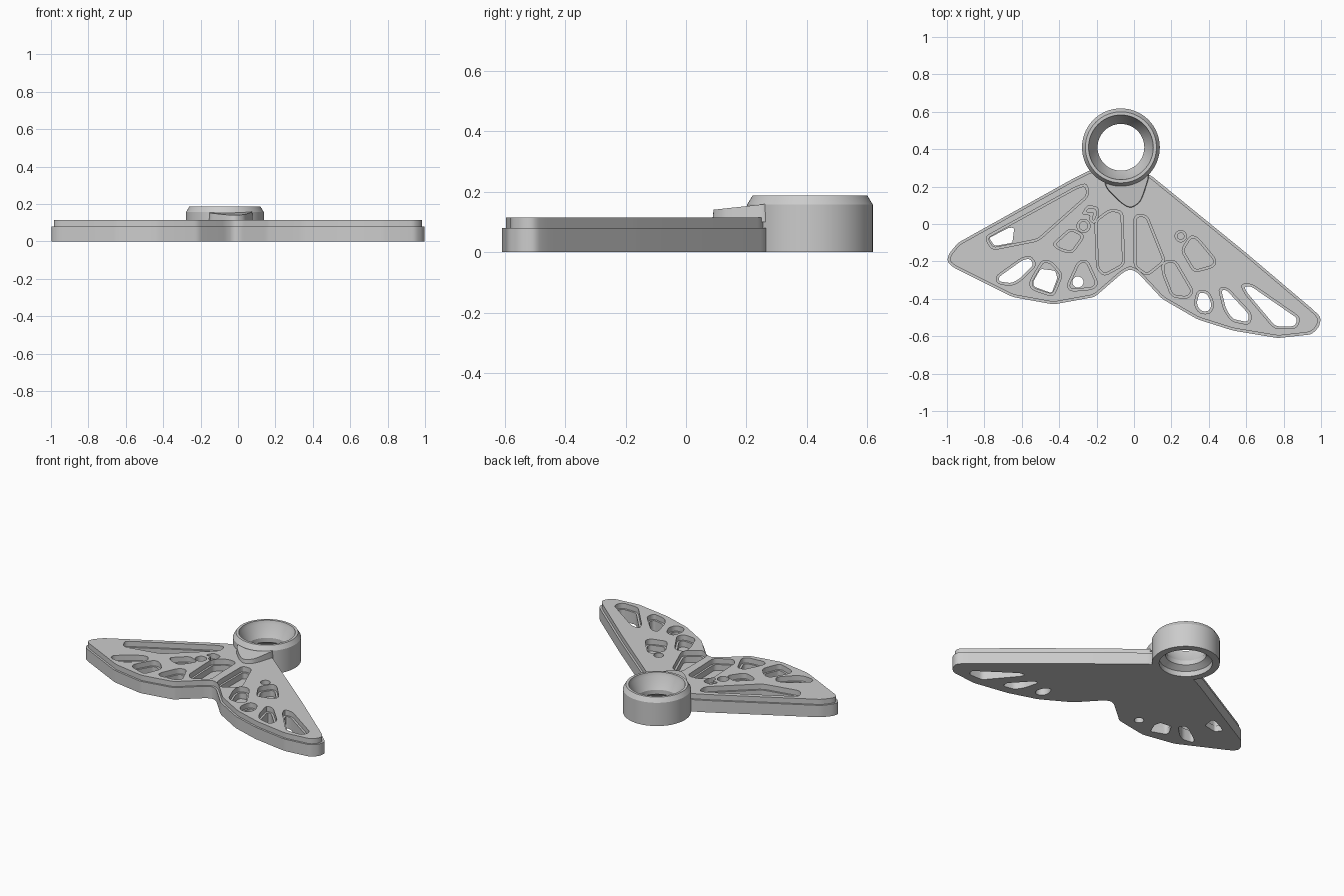
import bpy, bmesh, math
from mathutils import Vector

STEP, TOP, FLOOR, LIP = 0.08, 0.115, 0.04, 0.013
RING_CENTRE = Vector((-0.07, 0.41))

default_cube = bpy.data.objects.get("Cube")
if default_cube:
    bpy.data.objects.remove(default_cube, do_unlink=True)

grey = bpy.data.materials.new("plain grey")
grey.use_nodes = True
colour = (0.6, 0.6, 0.6, 1)
grey.diffuse_color = colour
grey.node_tree.nodes["Principled BSDF"].inputs["Base Color"].default_value = colour


def polygon(points):
    """Corner points as vectors in counter-clockwise order."""
    pts = [Vector(p) for p in points]
    area = sum(a.x * b.y - a.y * b.x for a, b in zip(pts, pts[1:] + pts[:1]))
    return pts if area > 0 else pts[::-1]


def rounded(pts, radius, steps=4):
    """Outline with every corner rounded."""
    result = []
    for i, corner in enumerate(pts):
        before, after = pts[i - 1] - corner, pts[(i + 1) % len(pts)] - corner
        start = corner + before.normalized() * min(radius, before.length * 0.45)
        end = corner + after.normalized() * min(radius, after.length * 0.45)
        for k in range(steps + 1):
            t = k / steps
            result.append(start.lerp(corner, t).lerp(corner.lerp(end, t), t))
    return result


def inset(pts, distance):
    """Move a polygon inward along its mitred corner normals."""
    result = []
    for i, p in enumerate(pts):
        a = (p - pts[i - 1]).normalized()
        b = (pts[(i + 1) % len(pts)] - p).normalized()
        na, nb = Vector((-a.y, a.x)), Vector((-b.y, b.x))
        result.append(p + (na + nb) * distance / max(1 + na.dot(nb), 0.25))
    return result


def circle(centre, radius, count=10):
    return [Vector(centre) + Vector((math.cos(a), math.sin(a))) * radius
            for a in (math.tau * k / count for k in range(count))]


def add_loop(bm, outline, z):
    return [bm.verts.new((p.x, p.y, z)) for p in outline]


def walls(bm, *loops):
    """Strips of quads joining successive loops."""
    for low, high in zip(loops, loops[1:]):
        for i in range(len(low)):
            bm.faces.new((low[i - 1], low[i], high[i], high[i - 1]))


def fill(bm, loops):
    """Flat surface bounded by the first loop, with the others as holes."""
    edges = [bm.edges.get((loop[i - 1], loop[i])) for loop in loops for i in range(len(loop))]
    bmesh.ops.triangle_fill(bm, edges=edges, use_beauty=True, normal=(0, 0, 1))


def finish(name, bm):
    bmesh.ops.recalc_face_normals(bm, faces=bm.faces)
    mesh = bpy.data.meshes.new(name)
    bm.to_mesh(mesh)
    bm.free()
    mesh.materials.append(grey)
    obj = bpy.data.objects.new(name, mesh)
    bpy.context.collection.objects.link(obj)
    bpy.ops.object.select_all(action="DESELECT")
    obj.select_set(True)
    bpy.context.view_layer.objects.active = obj
    bpy.ops.object.shade_smooth_by_angle(angle=math.radians(28))


# Wing plate: stepped slab whose back edge wraps around the ring
arc = [RING_CENTRE + Vector((math.cos(a), math.sin(a))) * 0.185
       for a in (math.radians(-48 - 14 * k) for k in range(7))]
border = polygon([
    (-1, -.20), (-.97, -.23), (-.65, -.39), (-.43, -.43), (-.21, -.39),
    (-.06, -.26), (-.02, -.24), (.02, -.26), (.15, -.40), (.34, -.51),
    (.53, -.57), (.77, -.61), (.95, -.59), (.99, -.55), (1, -.50),
    (.96, -.46), (.60, -.155), (.09, .26), *arc,
    (-.23, .29), (-.33, .24), (-.94, -.10), (-.99, -.16)])
outer, upper = rounded(border, 0.02, 3), rounded(inset(border, LIP), 0.02, 3)
plate = bmesh.new()
sides = [add_loop(plate, outer, 0), add_loop(plate, outer, STEP),
         add_loop(plate, upper, STEP), add_loop(plate, upper, TOP)]
walls(plate, *sides)
bottom_loops, top_loops = [sides[0]], [sides[-1]]


def pocket(points, radius=0.03, hole=None, is_open=False):
    """Stepped recess, closed, open right through, or with a hole in its floor."""
    shape = polygon(points)
    wide, narrow = rounded(shape, radius), rounded(inset(shape, LIP), radius * 0.7)
    base = add_loop(plate, narrow, 0 if is_open else FLOOR)
    rim = add_loop(plate, wide, TOP)
    walls(plate, base, add_loop(plate, narrow, STEP), add_loop(plate, wide, STEP), rim)
    top_loops.append(rim)
    if is_open:
        bottom_loops.append(base)
        return
    floor_loops = [base]
    if hole:
        cut = rounded(polygon(hole), 0.012)
        ends = add_loop(plate, cut, 0), add_loop(plate, cut, FLOOR)
        walls(plate, *ends)
        bottom_loops.append(ends[0])
        floor_loops.append(ends[1])
    fill(plate, floor_loops)


# Right wing pockets
pocket([(-.80, -.07), (-.76, -.14), (-.51, -.09), (-.24, .15), (-.25, .22), (-.31, .20)],
       hole=[(-.775, -.075), (-.745, -.118), (-.65, -.10), (-.64, -.02), (-.67, -.02)])
pocket([(-.55, -.17), (-.52, -.22), (-.60, -.30), (-.65, -.33), (-.73, -.32), (-.74, -.28),
        (-.60, -.18)], is_open=True)
pocket([(-.49, -.19), (-.44, -.20), (-.38, -.27), (-.43, -.39), (-.55, -.35), (-.56, -.31)],
       hole=[(-.50, -.24), (-.42, -.25), (-.41, -.29), (-.44, -.37), (-.535, -.335), (-.54, -.31)])
pocket([(-.30, -.20), (-.25, -.19), (-.19, -.32), (-.22, -.35), (-.34, -.36), (-.36, -.33)],
       hole=circle((-.30, -.31), 0.031))
pocket([(-.21, .02), (-.13, .08), (-.06, .07), (-.05, -.22), (-.16, -.28), (-.20, -.24)])
pocket([(-.44, -.11), (-.34, -.02), (-.26, -.06), (-.33, -.16), (-.40, -.14)])
pocket(circle((-.27, -.01), 0.037))
pocket([(-.28, .05), (-.25, .10), (-.19, .09), (-.19, .04), (-.21, 0), (-.24, .02), (-.23, .05)], 0.02)

# Left wing pockets
pocket([(0, .05), (.07, .05), (.17, -.20), (.07, -.28), (0, -.23)])
pocket(circle((.25, -.065), 0.032))
pocket([(.30, -.06), (.34, -.07), (.44, -.19), (.43, -.23), (.32, -.26), (.25, -.14)])
pocket([(.15, -.20), (.22, -.19), (.32, -.36), (.29, -.40), (.20, -.39), (.15, -.26)])
pocket([(.34, -.35), (.40, -.36), (.43, -.43), (.41, -.48), (.35, -.48), (.32, -.43)], is_open=True)
pocket([(.45, -.34), (.50, -.34), (.63, -.48), (.62, -.54), (.52, -.52), (.48, -.46)], is_open=True)
pocket([(.57, -.32), (.63, -.32), (.89, -.50), (.87, -.56), (.75, -.56), (.59, -.37)], is_open=True)

fill(plate, bottom_loops)
fill(plate, top_loops)
finish("wing_plate", plate)

# Hanging ring: lathed section with chamfered rim and flared bore
section = [(.163, 0), (.208, 0), (.208, .157), (.19, .187), (.173, .187),
           (.168, .165), (.125, .09), (.125, .06), (.163, .035)]
ring = bmesh.new()
loops = [add_loop(ring, circle(RING_CENTRE, r, 72), z) for r, z in section]
walls(ring, *loops, loops[0])
finish("hanging_ring", ring)

# Sloping tab joining the ring to the plate
tab_shape = polygon([(-.16, .235), (-.15, .19), (-.07, .11), (-.02, .08), (.03, .11),
                     (.05, .15), (.085, .26), (.06, .28), (0, .24), (-.07, .225)])
tab = bmesh.new()
foot = add_loop(tab, rounded(tab_shape, 0.03), TOP - 0.015)
crown = add_loop(tab, rounded(inset(tab_shape, 0.004), 0.03), TOP)
walls(tab, foot, crown)
for vert in crown:
    vert.co.z = 0.14 + 0.11 * (vert.co.y - 0.09)
tab.faces.new(foot)
tab.faces.new(crown)
finish("ring_tab", tab)
